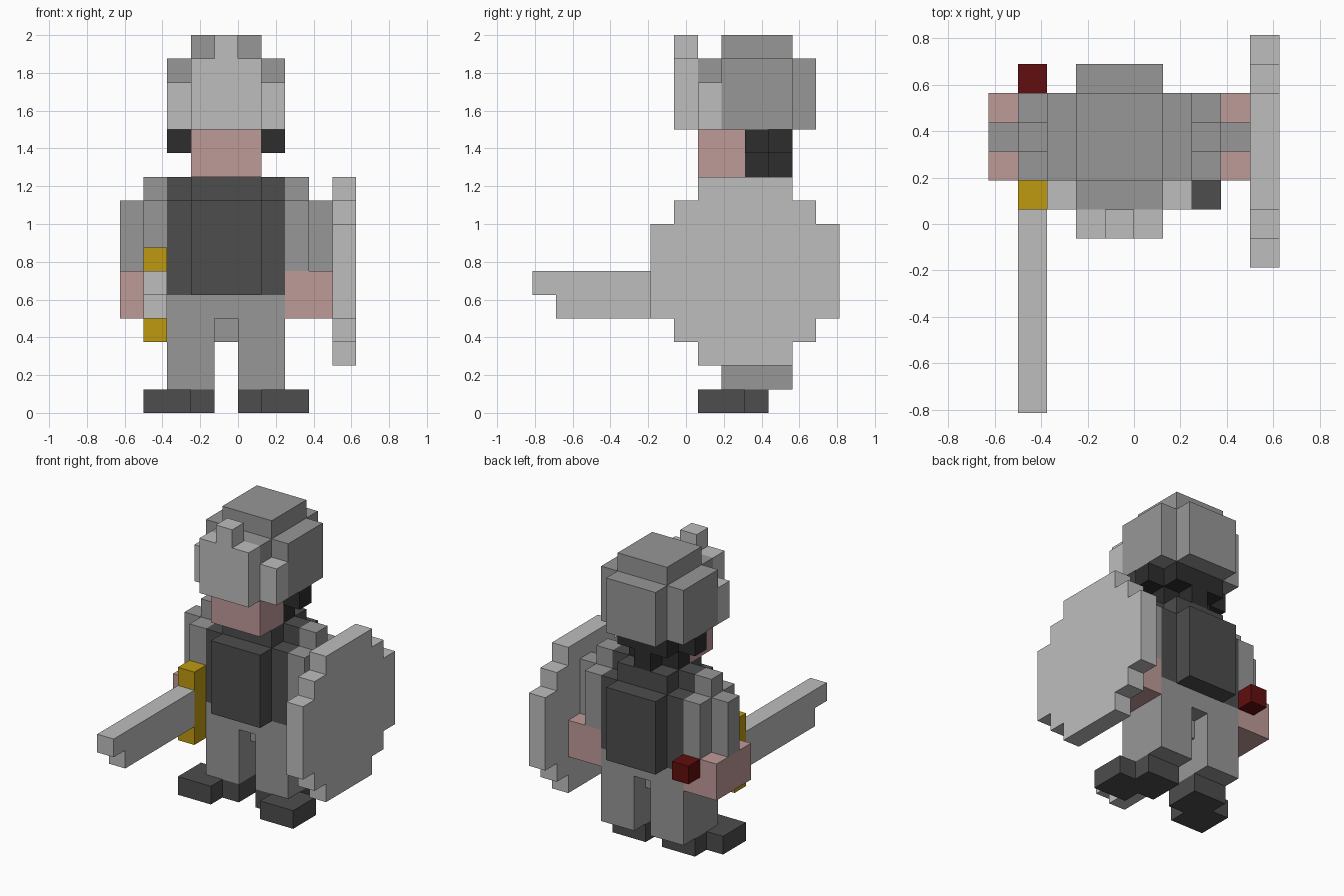
import bpy
import bmesh
from itertools import product
from mathutils import Vector

cube = bpy.data.objects.get("Cube")
if cube:
    bpy.data.objects.remove(cube, do_unlink=True)

U = 0.125                              # one block
ORIGIN = Vector((0, -0.8125, 0))       # block rows count from the sword tip


def material(name, rgb):
    lin = [((c / 255 + 0.055) / 1.055) ** 2.4 for c in rgb]
    m = bpy.data.materials.new(name)
    m.use_nodes = True
    m.diffuse_color = (*lin, 1)
    m.node_tree.nodes["Principled BSDF"].inputs["Base Color"].default_value = (*lin, 1)
    return m


STEEL = material("light steel", (190, 190, 190))
MAIL = material("grey mail", (151, 151, 151))
LEATHER = material("dark leather", (77, 77, 77))
HAIR = material("black hair", (45, 45, 45))
SKIN = material("skin", (190, 155, 152))
GOLD = material("gold", (190, 154, 16))
RED = material("deep red", (98, 14, 14))


def part(name, mat, *boxes, mirror=False):
    """Join boxes (x0, x1, y0, y1, z0, z1), in blocks, into one clean shell."""
    cells = set()
    for x0, x1, y0, y1, z0, z1 in boxes:
        cells |= set(product(range(x0, x1), range(y0, y1), range(z0, z1)))
    if mirror:                         # the body is centred on x = -0.5 blocks
        cells = {(-2 - x, y, z) for x, y, z in cells}
    bm = bmesh.new()
    for cell in cells:
        for axis, side in product(range(3), (0, 1)):
            near = list(cell)
            near[axis] += 1 if side else -1
            if tuple(near) in cells:
                continue
            a, b = (axis + 1) % 3, (axis + 2) % 3
            loop = []
            for da, db in ((0, 0), (1, 0), (1, 1), (0, 1)):
                p = Vector(cell)
                p[axis] += side
                p[a] += da
                p[b] += db
                loop.append(bm.verts.new(p * U + ORIGIN))
            bm.faces.new(loop if side else loop[::-1])
    bmesh.ops.remove_doubles(bm, verts=bm.verts, dist=0.001)
    bmesh.ops.dissolve_limit(bm, angle_limit=0.01, verts=bm.verts, edges=bm.edges)
    mesh = bpy.data.meshes.new(name)
    bm.to_mesh(mesh)
    bm.free()
    mesh.materials.append(mat)
    bpy.context.collection.objects.link(bpy.data.objects.new(name, mesh))


# Head and helmet
part("face", SKIN, (-2, 1, 7, 9, 10, 12))
part("hair", HAIR, (-2, 1, 9, 11, 11, 12), (-3, 2, 9, 10, 11, 12),
     (-2, 1, 9, 10, 10, 11), (-1, 0, 10, 11, 10, 11))
part("helmet", MAIL, (-3, 2, 8, 11, 12, 15), (-2, 1, 7, 12, 12, 15),
     (-2, 1, 8, 11, 15, 16))
part("visor", STEEL, (-2, 1, 6, 7, 12, 15), (-1, 0, 6, 7, 15, 16))

# Torso with raised chest and back plates
part("torso", LEATHER, (-3, 2, 8, 11, 5, 9), (-2, 1, 7, 12, 5, 9),
     (-2, 1, 8, 11, 9, 10), (-3, 2, 9, 10, 9, 10))

# Trousers
part("trousers", MAIL, (-3, -1, 8, 11, 1, 5), (0, 2, 8, 11, 1, 5),
     (-1, 0, 8, 11, 4, 5), (-1, 0, 9, 10, 3, 4))

# Paired parts
for side, flip in (("left", False), ("right", True)):
    part(side + "_cheek_guard", STEEL, (1, 2, 7, 8, 12, 14), mirror=flip)
    part(side + "_sleeve", MAIL, (2, 3, 8, 11, 6, 9), (2, 3, 9, 10, 9, 10),
         (3, 4, 9, 10, 6, 9), mirror=flip)
    part(side + "_hand", SKIN, (2, 4, 8, 11, 4, 6), mirror=flip)
    part(side + "_shoe", LEATHER, (1, 3, 7, 9, 0, 1), (0, 2, 8, 10, 0, 1),
         mirror=flip)

# Round shield on the left arm
part("shield", STEEL, (4, 5, 7, 11, 2, 10), (4, 5, 6, 12, 3, 9), (4, 5, 5, 13, 4, 8))

# Sword in the right hand
part("sword_blade", STEEL, (-4, -3, 0, 7, 5, 6), (-4, -3, 1, 7, 4, 5))
part("sword_guard", GOLD, (-4, -3, 7, 8, 3, 7))
part("sword_pommel", RED, (-4, -3, 11, 12, 5, 6))
